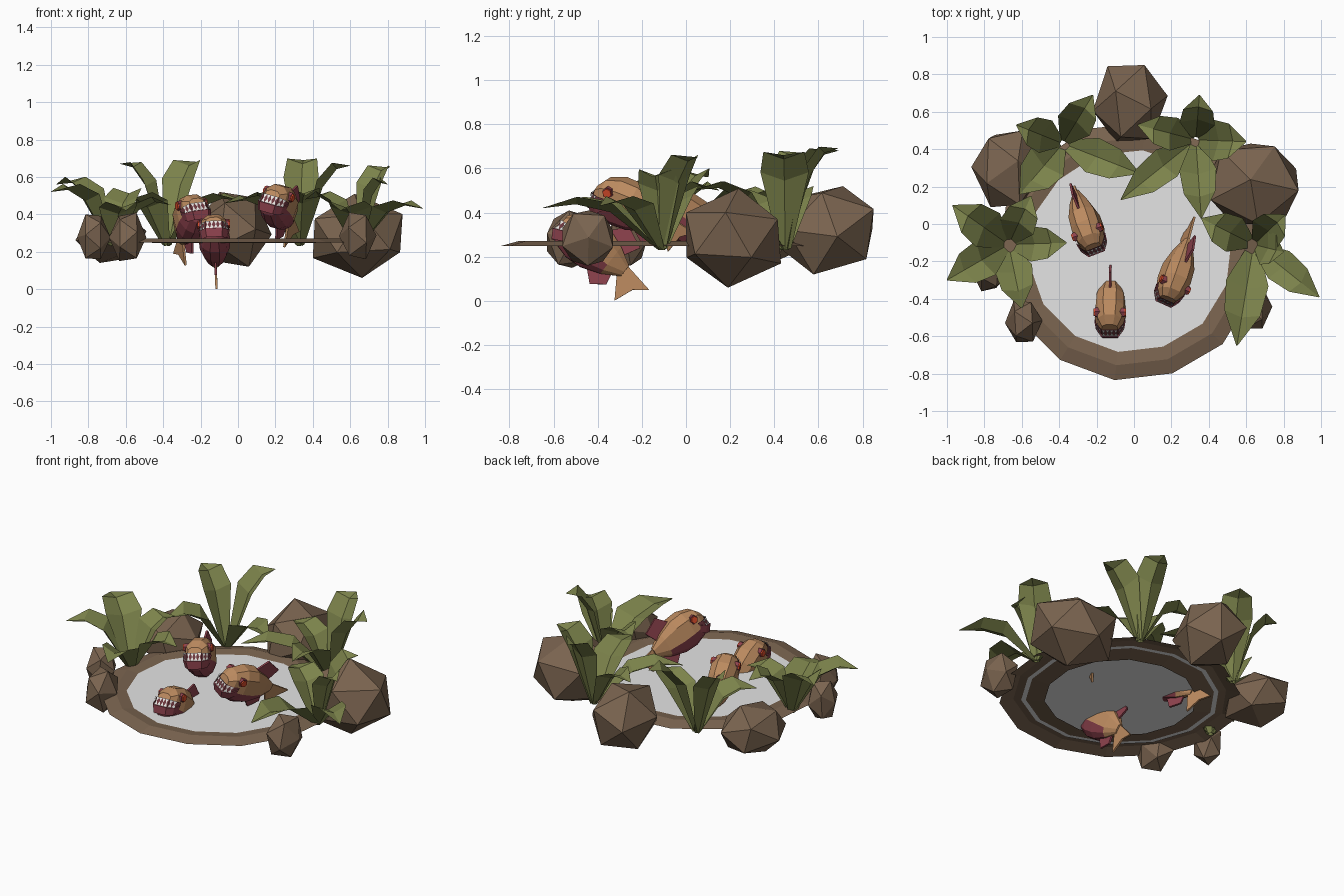
import bpy, bmesh, math, random
from mathutils import Vector, Matrix, Euler

if "Cube" in bpy.data.objects:
    bpy.data.objects.remove(bpy.data.objects["Cube"])

random.seed(4)


def mat(name, r, g, b):
    m = bpy.data.materials.new(name)
    m.diffuse_color = (r, g, b, 1)
    m.use_nodes = True
    m.node_tree.nodes["Principled BSDF"].inputs["Base Color"].default_value = m.diffuse_color
    return m


MUD = mat("brown_mud", 0.195, 0.127, 0.079)
LEAF = mat("leaf_green", 0.20, 0.225, 0.07)
WATER = mat("pale_water", 0.78, 0.78, 0.78)
TAN = mat("fish_tan", 0.50, 0.255, 0.115)
RED = mat("fish_red", 0.27, 0.055, 0.075)
GUM = mat("mouth_dark", 0.16, 0.04, 0.05)
TOOTH = mat("tooth_white", 0.8, 0.78, 0.75)
EYE = mat("eye_orange", 0.72, 0.075, 0.025)


def build(name, verts, faces, mats, matrix=None, rule=None, recalc=False):
    me = bpy.data.meshes.new(name)
    me.from_pydata([tuple(v) for v in verts], [], faces)
    if recalc:
        bm = bmesh.new()
        bm.from_mesh(me)
        bmesh.ops.recalc_face_normals(bm, faces=bm.faces)
        bm.to_mesh(me)
        bm.free()
    for m in mats:
        me.materials.append(m)
    if rule:
        for p in me.polygons:
            p.material_index = rule(p)
    ob = bpy.data.objects.new(name, me)
    bpy.context.collection.objects.link(ob)
    if matrix:
        ob.matrix_world = matrix
    return ob


def loft(rings, caps=True):
    n = len(rings[0])
    verts = [v for r in rings for v in r]
    faces = [(i * n + j, i * n + (j + 1) % n, (i + 1) * n + (j + 1) % n, (i + 1) * n + j)
             for i in range(len(rings) - 1) for j in range(n)]
    if caps:
        faces += [tuple(range(n)), tuple(range(len(verts) - n, len(verts)))]
    return verts, faces


# Pond: mud rim that dips under a flat sheet of water
CX, CY, N = -0.02, -0.14, 14
jit = [random.uniform(0.99, 1.03) for _ in range(N)]


def circle(r, z):
    pts = []
    for i in range(N):
        a = math.tau * i / N - 0.12
        y = -r * jit[i] * math.cos(a)
        pts.append((CX + r * jit[i] * math.sin(a), CY + y * (0.96 if y > 0 else 1), z))
    return pts


v, f = loft([circle(0.70, 0.25), circle(0.62, 0.272), circle(0.54, 0.262), circle(0.44, 0.248)], False)
build("mud_rim", v, f, [MUD])
build("water_surface", circle(0.575, 0.263), [tuple(range(N))], [WATER])

# Rocks: chunky hulls of a jittered icosahedron, fitted to a box (low corner, high corner, turn)
ROCKS = [((-0.22, 0.44, 0.12), (0.18, 0.85, 0.52), 0.3),
         ((-0.87, 0.09, 0.14), (-0.49, 0.50, 0.43), 1.2),
         ((0.40, 0.00, 0.06), (0.88, 0.43, 0.51), 0.7),
         ((-0.69, -0.63, 0.15), (-0.49, -0.41, 0.41), 0.1),
         ((0.54, -0.56, 0.16), (0.74, -0.33, 0.41), 2.0),
         ((-0.86, -0.36, 0.16), (-0.68, -0.18, 0.40), 1.6)]
for i, (lo, hi, turn) in enumerate(ROCKS):
    bm = bmesh.new()
    bmesh.ops.create_icosphere(bm, subdivisions=1, radius=1)
    bm.transform(Euler((turn, turn * 0.6 + 0.4, turn)).to_matrix().to_4x4())
    pts = [p.co * random.uniform(0.95, 1.05) for p in bm.verts]
    bm.free()
    bm = bmesh.new()
    for p in pts:
        bm.verts.new([lo[k] + (p[k] - min(q[k] for q in pts)) * (hi[k] - lo[k])
                      / (max(q[k] for q in pts) - min(q[k] for q in pts)) for k in range(3)])
    bmesh.ops.convex_hull(bm, input=bm.verts)
    bmesh.ops.recalc_face_normals(bm, faces=bm.faces)
    me = bpy.data.meshes.new("rock")
    bm.to_mesh(me)
    bm.free()
    me.materials.append(MUD)
    bpy.context.collection.objects.link(bpy.data.objects.new("rock_%d" % i, me))


# Leaves: creased blades that arch from the plant root to a given tip
def leaf(name, root, tip, w):
    a, t = Vector(root), Vector(tip)
    flat = Vector((t.x - a.x, t.y - a.y, 0))
    d = flat.normalized()
    a = a + d * 0.015
    ctrl = a + flat * 0.42
    ctrl.z = t.z + (0.08 if t.z < 0.6 else 0.03)
    side = Vector((d.y, -d.x, 0))
    verts, faces = [], []
    for u, k in ((0, 0.25), (0.45, 1.0), (0.74, 0.85), (1, 0.03)):
        c = a * (1 - u) ** 2 + ctrl * 2 * u * (1 - u) + t * u * u
        up = Vector((0, 0, 0.35 * w * k)) - d * 0.25 * w * k
        verts += [c - side * w * k + up, c, c + side * w * k + up]
    for b in (0, 3, 6):
        faces += [(b + 1, b + 4, b + 3, b), (b + 1, b + 2, b + 5, b + 4)]
    build(name, verts, faces, [LEAF])


PLANTS = {
    "left": ((-0.67, -0.11, 0.23), [(-1.0, -0.30, 0.52), (-0.97, 0.10, 0.56), (-0.55, 0.15, 0.50),
                                    (-0.36, -0.10, 0.45), (-0.60, -0.45, 0.42)]),
    "back_left": ((-0.38, 0.43, 0.23), [(-0.63, 0.53, 0.67), (-0.22, 0.69, 0.68),
                                        (-0.61, 0.16, 0.47), (0.03, 0.27, 0.47)]),
    "back_right": ((0.33, 0.45, 0.23), [(0.02, 0.53, 0.48), (-0.07, 0.13, 0.46), (0.35, 0.69, 0.69),
                                        (0.60, 0.44, 0.66), (0.36, 0.03, 0.50)]),
    "right": ((0.64, -0.11, 0.23), [(0.81, 0.05, 0.65), (0.99, -0.39, 0.43), (0.55, -0.65, 0.42),
                                    (0.36, 0.03, 0.48), (0.80, -0.15, 0.56)]),
}
for side_name, (root, tips) in PLANTS.items():
    for i, tip in enumerate(tips):
        leaf("leaf_%s_%d" % (side_name, i), root, tip, random.uniform(0.09, 0.115))


# Fish: local forward is -y, up is z
def plate(name, pts, m, matrix, th=0.006):
    rings = [[(s * th, y, z) for y, z in pts] for s in (-1, 1)]
    build(name, *loft(rings), [m], matrix, recalc=True)


def fish(tag, pos, yaw, pitch, roll):
    M = (Matrix.Translation(pos) @ Matrix.Rotation(math.radians(yaw), 4, 'Z')
         @ Matrix.Rotation(math.radians(-pitch), 4, 'X') @ Matrix.Rotation(math.radians(roll), 4, 'Y'))
    # body, tan above and red below
    rings = []
    for y, w, top, bot in ((-0.19, 0.045, 0.035, -0.07), (-0.155, 0.07, 0.08, -0.095), (-0.08, 0.084, 0.108, -0.115),
                           (0.0, 0.08, 0.108, -0.11), (0.09, 0.052, 0.075, -0.078), (0.17, 0.016, 0.03, -0.03)):
        mid = -0.028 if y < 0.1 else -0.005
        rings.append([(w, y, mid), (w * 0.9, y, top * 0.6), (w * 0.42, y, top), (-w * 0.42, y, top),
                      (-w * 0.9, y, top * 0.6), (-w, y, mid), (-w * 0.75, y, bot * 0.75),
                      (-w * 0.3, y, bot), (w * 0.3, y, bot), (w * 0.75, y, bot * 0.75)])
    build(tag + "_body", *loft(rings), [TAN, RED], M,
          lambda p: 1 if p.center.z < -0.02 and p.center.y < 0.12 and len(p.vertices) == 4 else 0, True)
    # fins
    plate(tag + "_tail_fin", [(0.14, 0.03), (0.31, 0.0), (0.25, -0.045), (0.215, -0.135), (0.14, -0.02)], TAN, M)
    plate(tag + "_dorsal_fin", [(0.0, 0.10), (0.06, 0.17), (0.16, 0.125), (0.12, 0.05)], RED, M)
    plate(tag + "_belly_fin", [(0.03, -0.10), (0.08, -0.145), (0.14, -0.10), (0.13, -0.05)], RED, M)
    # mouth: dark band around the snout, corners turned up
    path = [(-0.080, -0.125, 0.006), (-0.072, -0.16, -0.012), (-0.044, -0.197, -0.022),
            (0.044, -0.197, -0.022), (0.072, -0.16, -0.012), (0.080, -0.125, 0.006)]
    half = [0.007, 0.019, 0.024, 0.024, 0.019, 0.007]
    mv = [(x, y, z + s * h) for s in (1, -1) for (x, y, z), h in zip(path, half)]
    build(tag + "_mouth", mv, [(i, i + 6, i + 7, i + 1) for i in range(5)], [GUM], M)
    # lower jaw that juts forward
    jaw = [[(x * k, y * k, z - h + dz) for (x, y, z), h in zip(path, half)]
           for k, dz in ((1.0, 0.003), (1.05, -0.004), (0.92, -0.045))]
    build(tag + "_lower_jaw", [p for r in jaw for p in r],
          [(r * 6 + i, r * 6 + 6 + i, r * 6 + 7 + i, r * 6 + 1 + i) for r in (0, 1) for i in range(5)], [RED], M)
    # teeth: pointed plates in two rows
    tv, tf = [], []
    for s in (1, -1):
        for i in (1, 2, 3):
            cnt = 4 if i == 2 else 2
            a, b = Vector(path[i]), Vector(path[i + 1])
            out = Vector((b.y - a.y, a.x - b.x, 0)).normalized() * 0.006
            ea, eb = (Vector((0, 0, s * half[k])) for k in (i, i + 1))
            for j in range(cnt):
                p, q = a.lerp(b, j / cnt), a.lerp(b, (j + 1) / cnt)
                e, g = ea.lerp(eb, j / cnt), ea.lerp(eb, (j + 1) / cnt)
                n = len(tv)
                tv += [p + e + out, q + g + out, (p + q) / 2 + out - e * 0.1]
                tf.append((n, n + 2, n + 1) if s > 0 else (n, n + 1, n + 2))
    build(tag + "_teeth", tv, tf, [TOOTH], M)
    # eyes: hexagonal studs in a thin red socket
    for s in (-1, 1):
        for nm, r, x0, x1, m in (("socket", 0.027, 0.05, 0.079, RED), ("eye", 0.022, 0.05, 0.087, EYE)):
            hexes = [[(s * x, -0.115 + r * math.cos(k * math.tau / 6), 0.045 + r * math.sin(k * math.tau / 6))
                      for k in range(6)] for x in (x0, x1)]
            build("%s_%s_%s" % (tag, nm, "left" if s < 0 else "right"), *loft(hexes), [m], M, recalc=True)


fish("left_fish", (-0.265, 0.03, 0.355), 17, 32, -8)
fish("front_fish", (-0.125, -0.41, 0.24), -2, 38, -3)
fish("right_fish", (0.235, -0.235, 0.425), -18, 22, 16)
